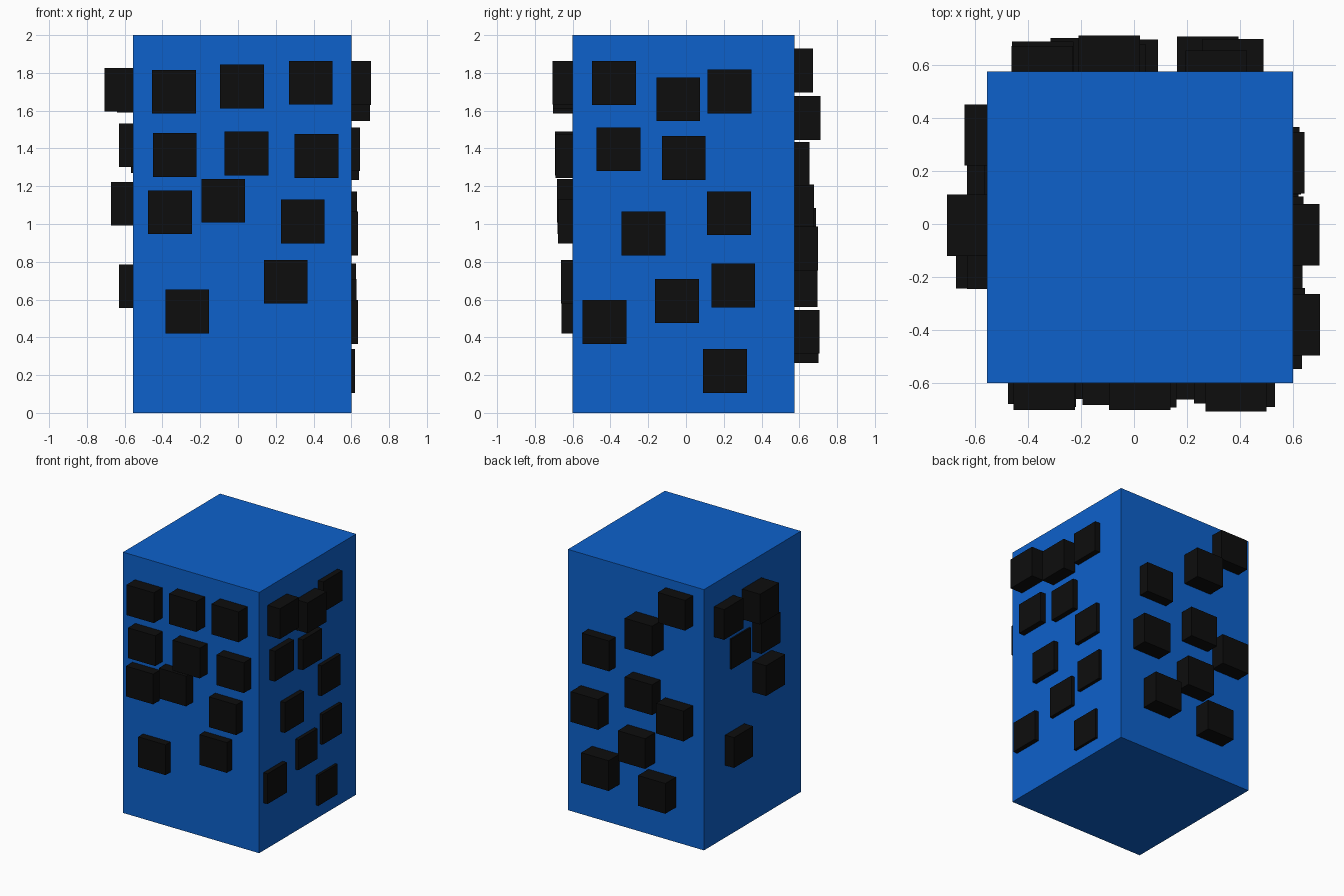
import bpy


def material(name, rgb):
    m = bpy.data.materials.new(name)
    m.diffuse_color = (*rgb, 1)
    return m


def box(name, lo, hi, mat):
    bpy.ops.mesh.primitive_cube_add(size=1, location=[(a + b) / 2 for a, b in zip(lo, hi)])
    o = bpy.context.object
    o.name = name
    o.scale = [b - a for a, b in zip(lo, hi)]
    bpy.ops.object.transform_apply(location=False, rotation=False, scale=True)
    o.data.materials.append(mat)
    return o


blue = material("blue", (0.004, 0.12, 0.6))
black = material("black", (0.004, 0.004, 0.004))

# Main block
box("tower_body", (-0.555, -0.6, 0), (0.6, 0.575, 2), blue)

# Cubes sunk into each wall: (position along the wall, height, outer face coordinate)
S = 0.232
walls = {
    "front": [(-0.338, 1.70, -0.703), (0.022, 1.728, -0.703), (0.385, 1.748, -0.708),
              (-0.335, 1.366, -0.69), (0.045, 1.374, -0.693), (0.416, 1.36, -0.69),
              (-0.36, 1.062, -0.68), (-0.078, 1.123, -0.683), (0.343, 1.013, -0.677),
              (0.253, 0.694, -0.663), (-0.269, 0.536, -0.66)],
    "right": [(-0.381, 1.746, 0.703), (-0.041, 1.66, 0.70), (0.231, 1.702, 0.643),
              (-0.358, 1.396, 0.645), (-0.012, 1.35, 0.64), (0.228, 1.057, 0.63),
              (-0.225, 0.949, 0.636), (0.25, 0.674, 0.625), (-0.047, 0.592, 0.627),
              (-0.432, 0.482, 0.635), (0.206, 0.221, 0.62)],
    "back": [(-0.347, 1.813, 0.672), (-0.094, 1.562, 0.711), (0.31, 1.319, 0.655),
             (0.373, 0.87, 0.699), (-0.07, 1.093, 0.677), (-0.345, 0.969, 0.688),
             (-0.025, 0.676, 0.697), (0.278, 0.43, 0.707), (-0.2, 0.381, 0.702)],
    "left": [(0.336, 1.706, -0.64), (-0.005, 1.711, -0.706), (0.141, 1.386, -0.567),
             (-0.13, 1.417, -0.63), (-0.127, 1.107, -0.672), (0.202, 0.67, -0.63)],
}
for wall, cubes in walls.items():
    for i, (u, z, outer) in enumerate(cubes, 1):
        inner = outer - S if outer > 0 else outer + S
        c = (outer + inner) / 2
        x, y = (u, c) if wall in ("front", "back") else (c, u)
        h = S / 2
        box(f"{wall}_window_{i}", (x - h, y - h, z - h), (x + h, y + h, z + h), black)
